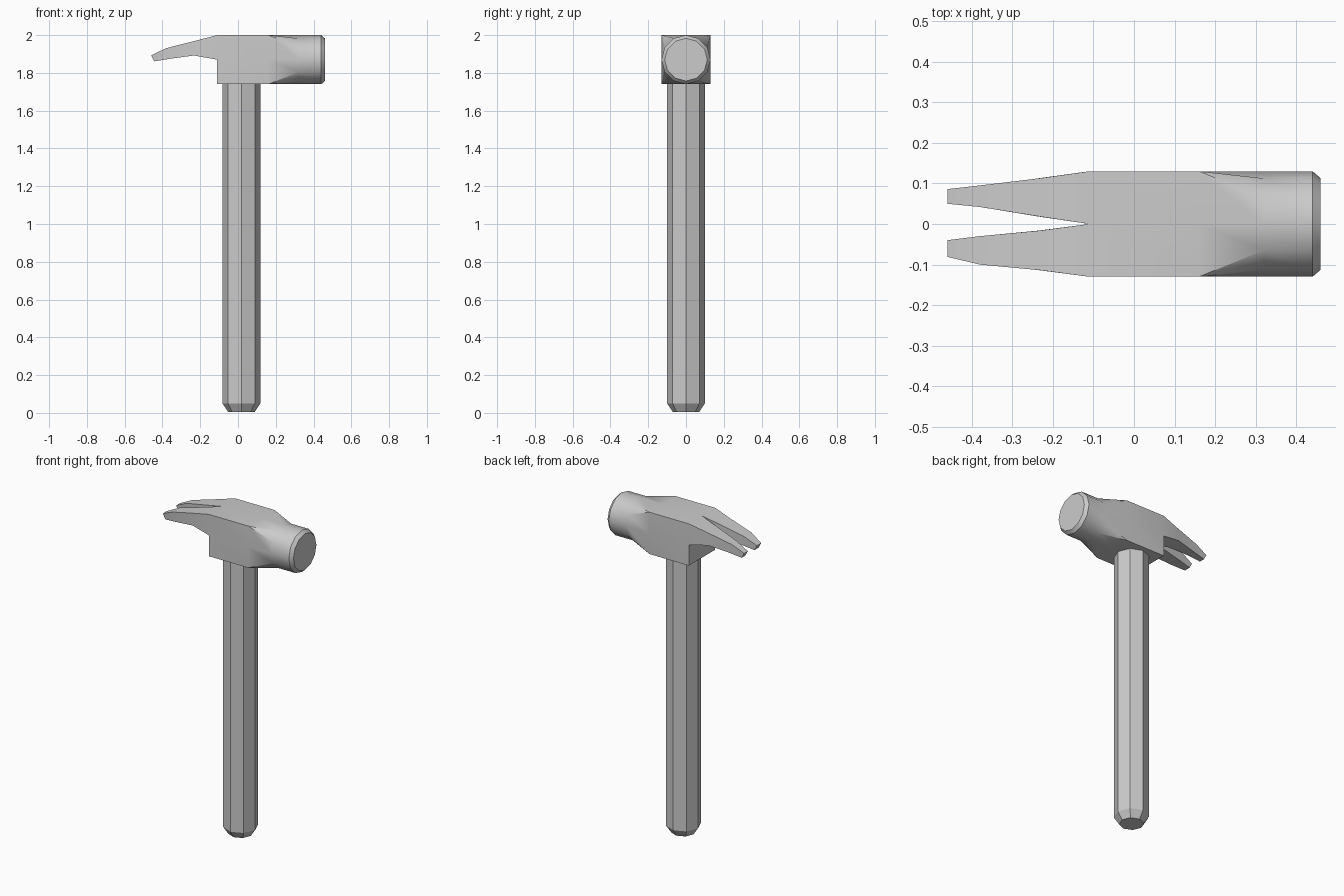
import bpy, bmesh, math

if "Cube" in bpy.data.objects:
    bpy.data.objects.remove(bpy.data.objects["Cube"])


def loft(bm, rings):
    """Skin a list of closed rings and return their vertices."""
    vs = [[bm.verts.new(p) for p in r] for r in rings]
    for a, b in zip(vs, vs[1:]):
        n = len(a)
        for i in range(n):
            bm.faces.new((a[i], a[(i + 1) % n], b[(i + 1) % n], b[i]))
    return vs


def finish(bm, name, angle=None):
    bmesh.ops.remove_doubles(bm, verts=bm.verts[:], dist=0.0005)
    bmesh.ops.recalc_face_normals(bm, faces=bm.faces[:])
    me = bpy.data.meshes.new(name)
    bm.to_mesh(me)
    bm.free()
    ob = bpy.data.objects.new(name, me)
    bpy.context.collection.objects.link(ob)
    if angle:
        bpy.ops.object.select_all(action='DESELECT')
        ob.select_set(True)
        bpy.context.view_layer.objects.active = ob
        bpy.ops.object.shade_smooth_by_angle(angle=math.radians(angle))


# Handle: octagonal shaft with a chamfered butt
def octagon(z, r):
    return [(0.018 + r * math.cos(k * math.pi / 4), r * math.sin(k * math.pi / 4), z)
            for k in range(8)]


bm = bmesh.new()
rings = loft(bm, [octagon(0.005, 0.07), octagon(0.05, 0.1), octagon(1.75, 0.1)])
bm.faces.new(rings[0])
bm.faces.new(rings[-1])
finish(bm, "handle")

# Head: square block blending into a twelve-sided striking face
CZ, H = 1.87, 0.13


def circle(x, r):
    return [(x, r * math.cos(k * math.pi / 6), CZ + r * math.sin(k * math.pi / 6))
            for k in range(12)]


def square(x):
    def snap(v):
        return 0 if abs(v) < 0.01 else math.copysign(H, v)
    return [(x, snap(math.cos(k * math.pi / 6)), CZ + snap(math.sin(k * math.pi / 6)))
            for k in range(12)]


bm = bmesh.new()
rings = loft(bm, [square(-0.11), square(0.16), circle(0.32, H),
                  circle(0.44, H), circle(0.46, 0.113)])
bm.faces.new(rings[-1])
# lower back wall, below the claw
bm.faces.new(rings[0][6:] + rings[0][:1])

# Claw: two tapering prongs, sections (top x, top z, bottom x, bottom z)
profile = [(-0.11, 2.0, -0.11, 1.87), (-0.23, 1.969, -0.233, 1.892),
           (-0.38, 1.931, -0.36, 1.875), (-0.46, 1.893, -0.443, 1.861)]
# (inner y, outer y) along each prong
prongs = [[(0, 0.13), (0.018, 0.113), (0.042, 0.095), (0.05, 0.086)],
          [(0, -0.13), (-0.016, -0.114), (-0.03, -0.1), (-0.04, -0.081)]]
for widths in prongs:
    ring = loft(bm, [[(tx, i, tz), (tx, o, tz), (bx, o, bz), (bx, i, bz)]
                     for (tx, tz, bx, bz), (i, o) in zip(profile, widths)])
    bm.faces.new(ring[-1])
finish(bm, "head", 35)
